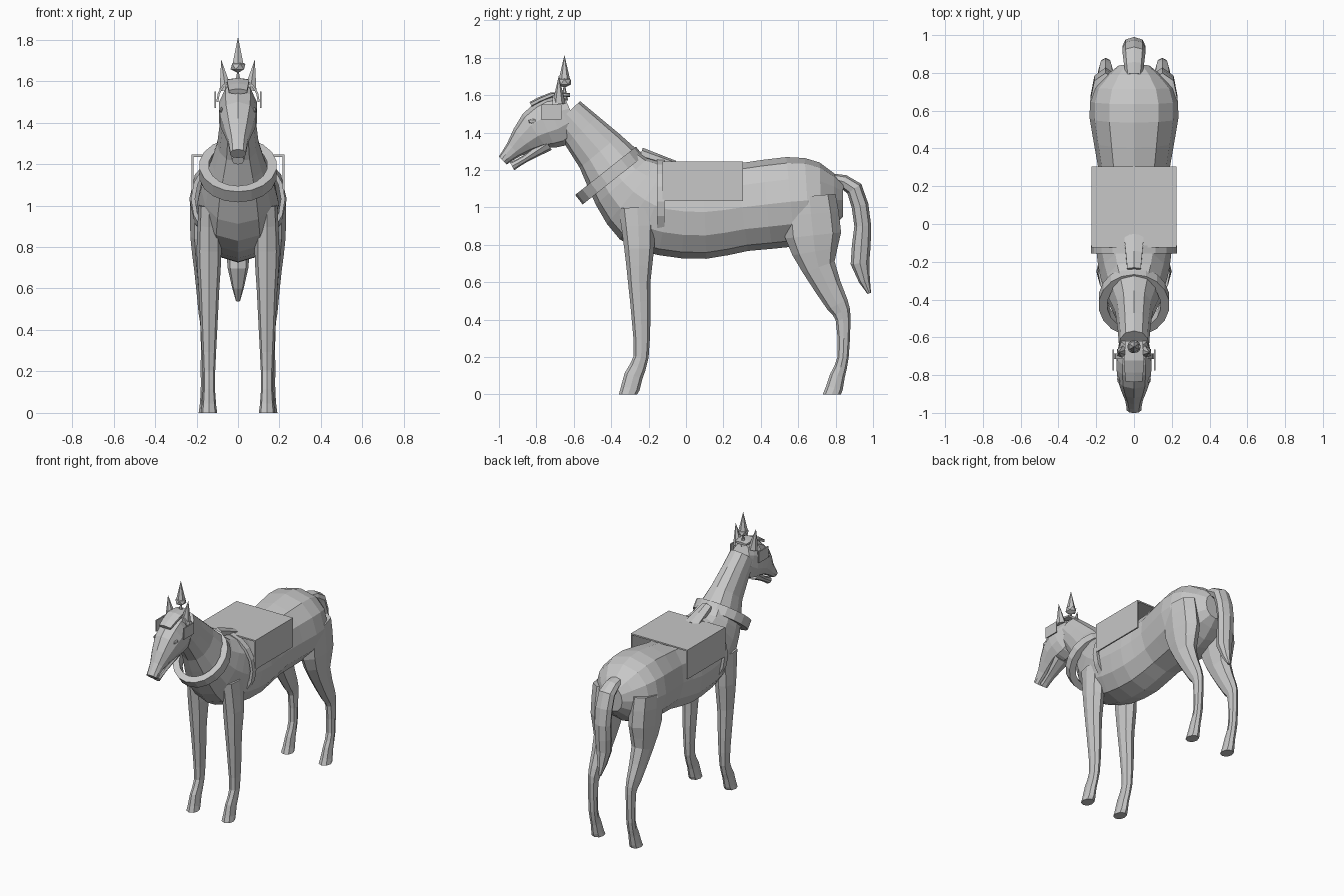
import bpy
import bmesh
import math
from mathutils import Vector

default_cube = bpy.data.objects.get("Cube")
if default_cube:
    bpy.data.objects.remove(default_cube, do_unlink=True)

GREY = (.57, .57, .57, 1)
grey = bpy.data.materials.new("plain grey")
grey.use_nodes = True
grey.diffuse_color = GREY
grey.node_tree.nodes["Principled BSDF"].inputs["Base Color"].default_value = GREY


def skin(name, rings, closed=False):
    """Join a row of equal rings of points with flat faces."""
    mesh = bpy.data.meshes.new(name)
    bm = bmesh.new()
    rows = [[bm.verts.new(point) for point in ring] for ring in rings]
    pairs = list(zip(rows, rows[1:]))
    if closed:
        pairs.append((rows[-1], rows[0]))
    else:
        bm.faces.new(rows[0])
        bm.faces.new(rows[-1])
    for low, high in pairs:
        for i in range(len(low)):
            bm.faces.new((low[i - 1], low[i], high[i], high[i - 1]))
    bmesh.ops.recalc_face_normals(bm, faces=bm.faces)
    bm.to_mesh(mesh)
    bm.free()
    mesh.materials.append(grey)
    obj = bpy.data.objects.new(name, mesh)
    bpy.context.collection.objects.link(obj)
    return obj


def refine(keys):
    """Add a smoothly curved halfway key between each neighbouring pair."""
    keys = [Vector(key) for key in keys]
    result = [keys[0]]
    for i in range(len(keys) - 1):
        before = keys[max(i - 1, 0)]
        after = keys[min(i + 2, len(keys) - 1)]
        middle = (keys[i] + keys[i + 1]) / 2
        result += [middle + (middle - (before + after) / 2) / 8, keys[i + 1]]
    return result


def tube(name, keys, x=0, sides=8, fullness=.85):
    """Sweep an oval along a side profile; each key is y, z, half depth, half width."""
    keys = refine(keys)
    rings = []
    for i, (y, z, depth, width) in enumerate(keys):
        step = keys[min(i + 1, len(keys) - 1)] - keys[max(i - 1, 0)]
        across = Vector((-step[1], step[0])).normalized() * depth
        ring = []
        for k in range(sides):
            angle = math.tau * k / sides
            c, s = math.cos(angle), math.sin(angle)
            s = math.copysign(abs(s) ** fullness, s)
            ring.append((x + width * s, y + across[0] * c, max(z + across[1] * c, 0)))
        rings.append(ring)
    return skin(name, rings)


def band(name, centre, tilt, half_width, half_height, thick, breadth, sweep, steps):
    """Bend a flat strap round an upright or tilted oval."""
    up = Vector((0, math.sin(tilt), math.cos(tilt)))
    along = Vector((0, math.cos(tilt), -math.sin(tilt)))
    closed = sweep == math.pi
    rings = []
    for i in range(steps):
        angle = sweep * (2 * i / (steps if closed else steps - 1) - 1)
        ring = []
        for out, shift in ((-1, -1), (1, -1), (1, 1), (-1, 1)):
            out *= thick / 2
            side = Vector((math.sin(angle) * (half_width + out), 0, 0))
            rise = up * math.cos(angle) * (half_height + out)
            ring.append(Vector(centre) + side + rise + along * shift * breadth / 2)
        rings.append(ring)
    return skin(name, rings, closed)


def finish(name, scale=(1, 1, 1)):
    """Name, size and colour the primitive just added."""
    obj = bpy.context.object
    obj.name = name
    obj.scale = scale
    obj.data.materials.append(grey)


def plate(name, centre, size):
    bpy.ops.mesh.primitive_cube_add(size=1, location=centre)
    finish(name, size)


def spike(name, centre, radius, height, lean=0):
    bpy.ops.mesh.primitive_cone_add(vertices=6, radius1=radius, depth=height,
                                    location=centre, rotation=(0, lean, 0))
    finish(name)


def bead(name, centre, scale):
    bpy.ops.mesh.primitive_ico_sphere_add(subdivisions=1, radius=1, location=centre)
    finish(name, scale)


# Trunk running on into the neck
tube("body", [
    (.84, 1.04, .09, .08),
    (.72, 1.04, .2, .21),
    (.56, 1.03, .24, .235),
    (.3, 1, .235, .19),
    (.1, .975, .25, .2),
    (-.1, .99, .25, .2),
    (-.22, 1.04, .25, .19),
    (-.34, 1.14, .19, .16),
    (-.46, 1.3, .14, .1),
    (-.64, 1.5, .1, .08),
], sides=12)

# Head with a separate jaw, leaving the mouth as a gap
tube("head", [
    (-.61, 1.5, .1, .07),
    (-.7, 1.46, .14, .095),
    (-.81, 1.41, .11, .09),
    (-.92, 1.31, .05, .05),
    (-.98, 1.25, .03, .04),
], sides=10)
tube("lower_jaw", [(-.74, 1.34, .04, .06), (-.86, 1.26, .02, .035), (-.93, 1.22, .025, .03)])
tube("forelock", [(-.62, 1.6, .01, .05), (-.72, 1.6, .015, .06), (-.83, 1.55, .015, .05)], sides=6)

# Tail arching out and hanging down
tube("tail", [
    (.79, 1.15, .03, .045),
    (.9, 1.1, .045, .06),
    (.945, .9, .045, .06),
    (.93, .7, .05, .05),
    (.98, .54, .01, .01),
])

FRONT_LEG = [
    (-.26, 1, .1, .05),
    (-.25, .78, .08, .06),
    (-.25, .6, .06, .05),
    (-.24, .4, .05, .04),
    (-.24, .2, .04, .03),
    (-.28, .1, .05, .03),
    (-.31, -.02, .05, .04),
]
HIND_LEG = [
    (.66, 1.06, .14, .08),
    (.68, .85, .15, .08),
    (.71, .68, .09, .06),
    (.81, .48, .06, .04),
    (.84, .4, .04, .03),
    (.84, .2, .03, .03),
    (.81, .1, .04, .03),
    (.78, -.02, .05, .04),
]

# Parts found on both sides
for side, label in ((1, "left_"), (-1, "right_")):
    tube(label + "front_leg", FRONT_LEG, side * .14)
    tube(label + "hind_leg", HIND_LEG, side * .15)
    spike(label + "ear", (side * .07, -.68, 1.63), .035, .15, side * .15)
    bead(label + "eye", (side * .08, -.82, 1.46), (.01, .025, .015))
    plate(label + "blinker", (side * .11, -.72, 1.51), (.008, .11, .08))
    plate(label + "cover_flap", (side * .22, .09, 1.14), (.01, .43, .21))

# Bridle strap and head ornament
band("brow_strap", (0, -.7, 1.5), 0, .1, .11, .01, .03, math.pi / 2, 9)
spike("ornament_stem", (0, -.65, 1.62), .02, .1)
bead("ornament_bead", (0, -.65, 1.67), (.04, .04, .03))
spike("ornament_spike", (0, -.65, 1.75), .03, .13)

# Harness collar, girth and withers pad
band("collar", (0, -.41, 1.17), .9, .165, .185, .045, .065, math.pi, 18)
band("girth", (0, -.135, 1.03), 0, .217, .22, .02, .04, 2.6, 16)
tube("withers_pad", [(-.24, 1.29, .03, .04), (-.06, 1.23, .02, .06)], sides=6)

# Top sheet joining the two hanging cover flaps
plate("cover_top", (0, .09, 1.24), (.45, .43, .01))
